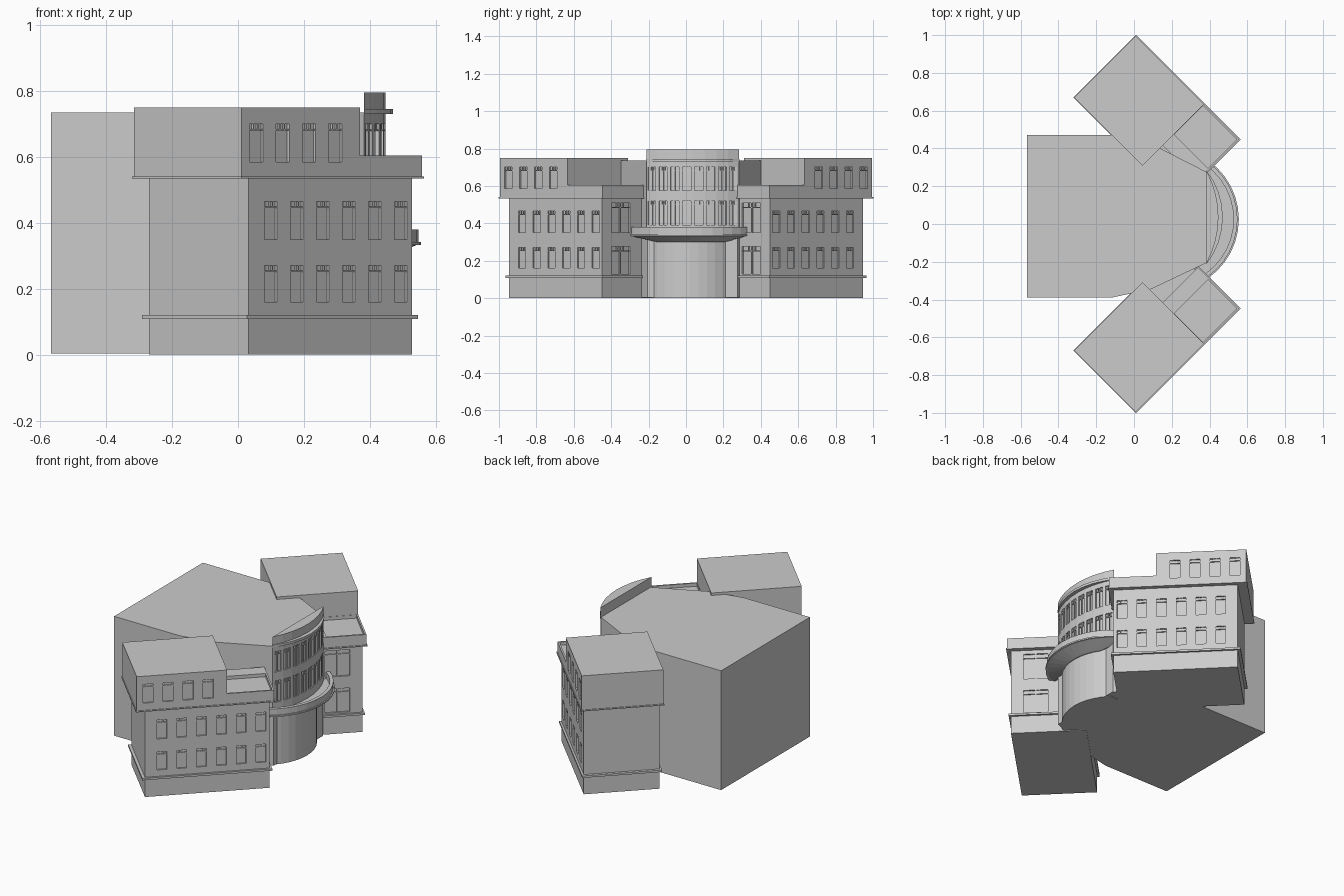
import bpy, bmesh, math
from mathutils import Vector

if "Cube" in bpy.data.objects:
    bpy.data.objects.remove(bpy.data.objects["Cube"])

stone = bpy.data.materials.new("pale_grey_stone")
stone.diffuse_color = (0.6, 0.6, 0.6, 1)
stone.use_nodes = True
stone.node_tree.nodes["Principled BSDF"].inputs["Base Color"].default_value = stone.diffuse_color


def finish(name, bm):
    bmesh.ops.recalc_face_normals(bm, faces=bm.faces)
    me = bpy.data.meshes.new(name)
    bm.to_mesh(me)
    bm.free()
    me.materials.append(stone)
    ob = bpy.data.objects.new(name, me)
    bpy.context.collection.objects.link(ob)
    return ob


def add_loft(bm, lower, upper, z0, z1):
    a = [bm.verts.new((x, y, z0)) for x, y in lower]
    b = [bm.verts.new((x, y, z1)) for x, y in upper]
    n = len(a)
    bm.faces.new(a[::-1])
    bm.faces.new(b)
    for i in range(n):
        j = (i + 1) % n
        bm.faces.new((a[i], a[j], b[j], b[i]))


def prisms(name, items):
    """items: list of (outline, z0, z1) merged in one object"""
    bm = bmesh.new()
    for pts, z0, z1 in items:
        add_loft(bm, pts, pts, z0, z1)
    return finish(name, bm)


def cut(ob, items):
    """carve prisms out of ob and discard the cutter"""
    cutter = prisms("cutter", items)
    cutter.hide_render = True
    mod = ob.modifiers.new("cut", 'BOOLEAN')
    mod.operation, mod.object, mod.solver = 'DIFFERENCE', cutter, 'EXACT'
    bpy.context.view_layer.update()
    dg = bpy.context.evaluated_depsgraph_get()
    me = bpy.data.meshes.new_from_object(ob.evaluated_get(dg))
    ob.modifiers.clear()
    ob.data = me
    bpy.data.objects.remove(cutter)


def window_bars(frame, a0, a1, d, z0, z1):
    """transom and glazing bars; frame(a, depth) gives a plan point"""
    def bar(s0, s1, b0, b1):
        return (rect(frame, s0, s1, d + .002, d + .009), b0, b1)
    w, t = (a1 - a0) / 3, z0 + (z1 - z0) * .83
    out = [bar(a0, a1, t, t + .004)]
    for k in (1, 2):
        m = a0 + w * k
        out.append(bar(m - .0015, m + .0015, t, z1))
    return out


def rect(frame, a0, a1, d0, d1):
    return [frame(a0, d0), frame(a1, d0), frame(a1, d1), frame(a0, d1)]


# ---- central block
prisms("central_block", [([(-.567, -.39), (-.12, -.39), (.09, -.345), (.385, -.205),
                           (.385, .275), (.14, .40), (-.02, .47), (-.567, .47)], .004, .735)])

# ---- two diagonal wings, mirrored across y
R = math.sqrt(.5)
for s, side in ((1, "south"), (-1, "north")):
    def along(u, v, s=s):                       # long street facade
        return (.01 + R * (u - v), s * (-.995 + R * (u + v)))

    def end(a, d, s=s):                         # end facade towards the entrance
        return along(.753 - d, a, s)

    body = prisms(side + "_wing_body", [(rect(along, .05, .753, .02, .446), 0, .538)])
    upper = prisms(side + "_upper_floor", [(rect(along, 0, .51, 0, .46), .54, .75)])
    terrace = prisms(side + "_terrace", [(rect(along, .505, .775, 0, .31), .54, .605)])
    prisms(side + "_cornice", [(rect(along, -.005, .78, -.005, .312), .534, .541),
                               (rect(along, -.005, .51, -.005, .465), .534, .541)])
    prisms(side + "_string_course", [(rect(along, .033, .766, .008, .459), .109, .121)])
    cut(terrace, [(rect(along, .512, .765, .01, .225), .585, .65)])

    holes, bars = [], []
    for z0, z1 in ((.16, .27), (.35, .465)):
        for i in range(6):
            a = .119 + i * .1115
            holes.append((rect(along, a, a + .055, 0, .029), z0, z1))
            bars += window_bars(along, a, a + .055, .02, z0, z1)
    for z0, z1 in ((.13, .275), (.35, .51)):
        holes.append((rect(end, .09, .23, -.02, .009), z0, z1))
        bars += window_bars(end, .09, .23, 0, z0, z1)
        bars.append((rect(end, .157, .163, .002, .009), z0, z1))
    cut(body, holes)
    holes = []
    for i in range(4):
        a = .036 + i * .113
        holes.append((rect(along, a, a + .057, -.02, .009), .585, .70))
        bars += window_bars(along, a, a + .057, 0, .585, .70)
    cut(upper, holes)
    prisms(side + "_window_bars", bars)


# ---- curved entrance tower
def arc(cx, cy, r, half, n):
    return [(cx + r * math.cos(t), cy + r * math.sin(t))
            for t in (half * (2 * i / n - 1) for i in range(n + 1))]


def bow(x0, cy, half, sag, n=8):
    """shallow arc bulging to +x from a chord at x0"""
    r = (half * half + sag * sag) / (2 * sag)
    return arc(x0 + sag - r, cy, r, math.asin(half / r), n)


CY = .036
face = bow(.383, CY, .247, .064)
drum = prisms("tower_drum", [(face, .34, .735)])
prisms("tower_ledge", [(bow(.383, CY, .25, .087), .73, .745)])
prisms("tower_parapet", [(bow(.383, CY, .247, .064), .745, .795)])
prisms("entrance_base", [([(.30, -.19)] + bow(.37, .02, .21, .085, 10) + [(.30, .23)], 0, .31)])

# one window per facet on two floors
holes, bars = [], []
for p, q in zip(face, face[1:]):
    p, q = Vector(p), Vector(q)
    t = (q - p).normalized()
    inward = Vector((-t.y, t.x))
    L = (q - p).length

    def facet(a, d, p=p, t=t, inward=inward):
        return tuple(p + t * a + inward * d)

    for z0, z1 in ((.39, .52), (.575, .70)):
        holes.append((rect(facet, .010, L - .010, -.02, .009), z0, z1))
        bars += window_bars(facet, .010, L - .010, 0, z0, z1)
        bars.append((rect(facet, L / 2 - .002, L / 2 + .002, .002, .009), z0, z1))
cut(drum, holes)
prisms("tower_window_bars", bars)

# ---- balcony canopy with tapered soffit
A = math.radians(64)
C = (.175, .025)
prisms("canopy_floor", [(arc(*C, .38, A, 14), .333, .342)])
bm = bmesh.new()
add_loft(bm, arc(*C, .29, math.radians(38), 14), arc(*C, .372, A, 14), .30, .335)
finish("canopy_soffit", bm)
prisms("canopy_parapet", [(arc(*C, .373, A, 14) + arc(*C, .352, A, 14)[::-1], .34, .38)])
